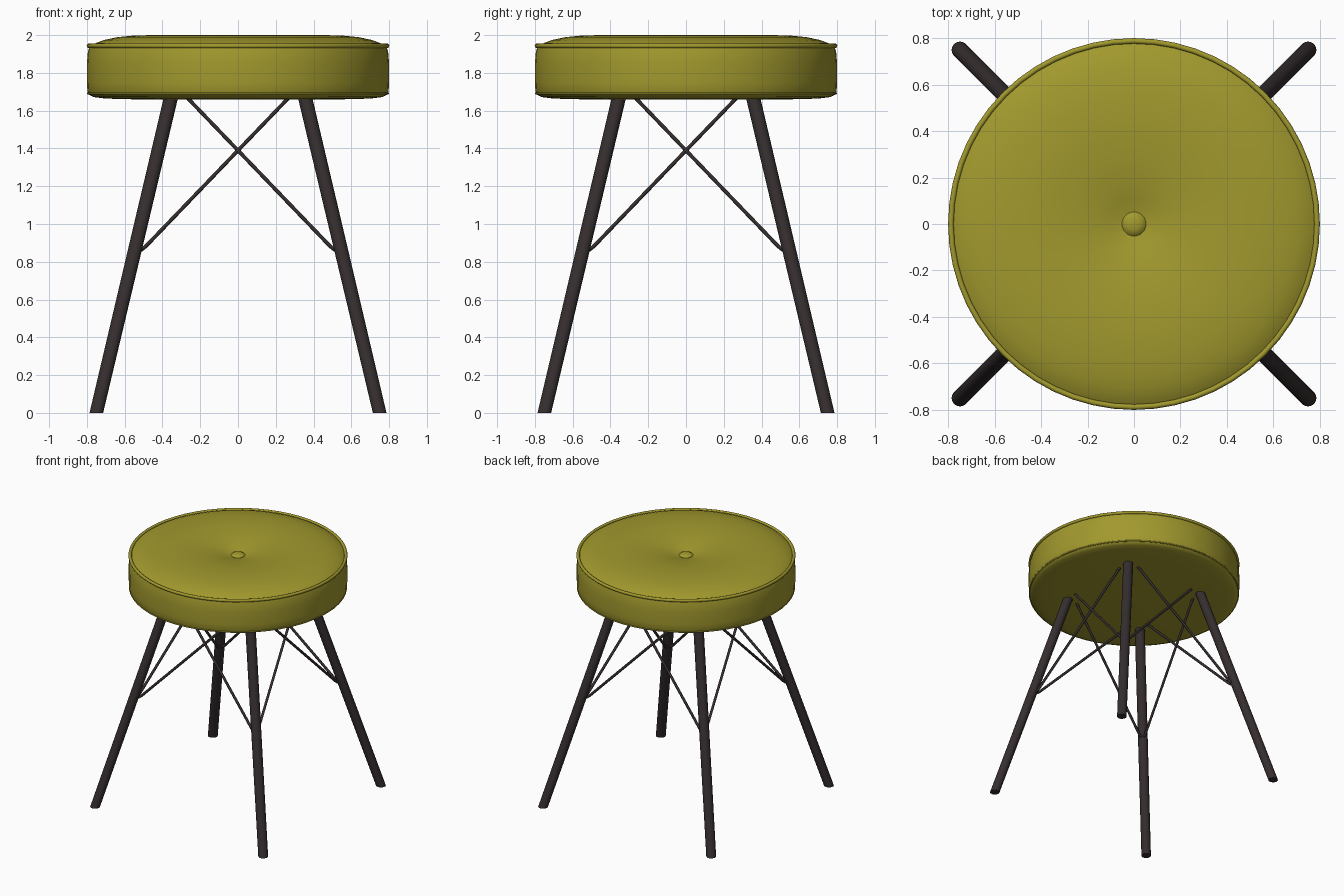
import bpy, bmesh, math
from mathutils import Vector

cube = bpy.data.objects.get("Cube")
if cube:
    bpy.data.objects.remove(cube, do_unlink=True)


def material(name, rgb):
    m = bpy.data.materials.new(name)
    m.use_nodes = True
    m.diffuse_color = (*rgb, 1)
    bsdf = next(n for n in m.node_tree.nodes if n.type == 'BSDF_PRINCIPLED')
    bsdf.inputs["Base Color"].default_value = (*rgb, 1)
    bsdf.inputs["Roughness"].default_value = 0.7
    return m


olive = material("olive fabric", (0.36, 0.32, 0.027))
dark = material("dark brown metal", (0.036, 0.027, 0.028))


def finish(name, bm, mat, angle=40):
    bmesh.ops.recalc_face_normals(bm, faces=bm.faces)
    me = bpy.data.meshes.new(name)
    bm.to_mesh(me)
    bm.free()
    ob = bpy.data.objects.new(name, me)
    bpy.context.collection.objects.link(ob)
    me.materials.append(mat)
    bpy.ops.object.select_all(action='DESELECT')
    ob.select_set(True)
    bpy.context.view_layer.objects.active = ob
    bpy.ops.object.shade_smooth_by_angle(angle=math.radians(angle))
    return ob


def lathe(name, profile, mat, closed=False, steps=56):
    bm = bmesh.new()
    vs = [bm.verts.new((r, 0, z)) for r, z in profile]
    pairs = list(zip(vs, vs[1:] + vs[:1])) if closed else list(zip(vs, vs[1:]))
    edges = [bm.edges.new(p) for p in pairs]
    bmesh.ops.spin(bm, geom=vs + edges, axis=(0, 0, 1), cent=(0, 0, 0),
                   steps=steps, angle=math.tau)
    bmesh.ops.remove_doubles(bm, verts=bm.verts, dist=0.0005)
    return finish(name, bm, mat)


# Upholstered seat: rounded underside, upright side, domed top with a dimple
lathe("seat_cushion", [
    (0, 1.66), (0.55, 1.66), (0.70, 1.664), (0.765, 1.672), (0.79, 1.685),
    (0.797, 1.70), (0.80, 1.75), (0.80, 1.85), (0.795, 1.91), (0.787, 1.938),
    (0.775, 1.945), (0.755, 1.957), (0.71, 1.974), (0.64, 1.989), (0.55, 1.998),
    (0.45, 2.0), (0.36, 1.996), (0.27, 1.987), (0.18, 1.973), (0.11, 1.957),
    (0.06, 1.943), (0, 1.935)], olive)


def piping(name, radius, z, thick):
    ring = [(radius + thick * math.cos(a), z + thick * math.sin(a))
            for a in (math.tau * i / 10 for i in range(10))]
    lathe(name, ring, olive, closed=True)


piping("top_piping", 0.789, 1.943, 0.012)
piping("bottom_seam", 0.793, 1.692, 0.006)

# Tufting button in the middle of the dimple
lathe("seat_button", [(0, 1.962), (0.025, 1.96), (0.042, 1.954), (0.052, 1.944),
                      (0.05, 1.935), (0, 1.93)], olive, steps=24)

# Splayed legs, cut level at the floor
FOOT, TOP, LEG_TOP = 0.75, 0.355, 1.67


def leg_axis(z):
    return FOOT + (TOP - FOOT) * z / LEG_TOP


def side_name(sx, sy):
    return ("front" if sy < 0 else "back") + "_" + ("left" if sx > 0 else "right")


for sx in (1, -1):
    for sy in (1, -1):
        bm = bmesh.new()
        bmesh.ops.create_cone(bm, cap_ends=True, segments=20, radius1=0.036,
                              radius2=0.038, depth=LEG_TOP)
        for v in bm.verts:
            v.co.z += LEG_TOP / 2
            v.co.x += sx * leg_axis(v.co.z)
            v.co.y += sy * leg_axis(v.co.z)
        finish(side_name(sx, sy) + "_leg", bm, dark)


# Crossed wire braces: each rod runs from a leg up to the seat by the next leg
def rod(name, points, radius):
    bm = bmesh.new()
    rings = []
    for i, p in enumerate(points):
        d = (points[min(i + 1, len(points) - 1)] - points[max(i - 1, 0)]).normalized()
        side = d.cross(Vector((0, 0, 1))).normalized()
        up = side.cross(d)
        rings.append([bm.verts.new(p + radius * (side * math.cos(a) + up * math.sin(a)))
                      for a in (math.tau * k / 8 for k in range(8))])
    for a, b in zip(rings, rings[1:]):
        for k in range(8):
            n = (k + 1) % 8
            bm.faces.new((a[k], a[n], b[n], b[k]))
    bm.faces.new(rings[0])
    bm.faces.new(rings[-1])
    finish(name, bm, dark, 60)


path = [(0.535, 0.535, 0.858), (0.512, 0.533, 0.863), (0.488, 0.528, 0.882),
        (-0.265, 0.362, 1.665)]
for sx in (1, -1):
    for sy in (1, -1):
        corner = side_name(sx, sy)
        rod(corner + "_cross_brace", [Vector((sx * x, sy * y, z)) for x, y, z in path], 0.01)
        rod(corner + "_side_brace", [Vector((sx * y, sy * x, z)) for x, y, z in path], 0.01)
